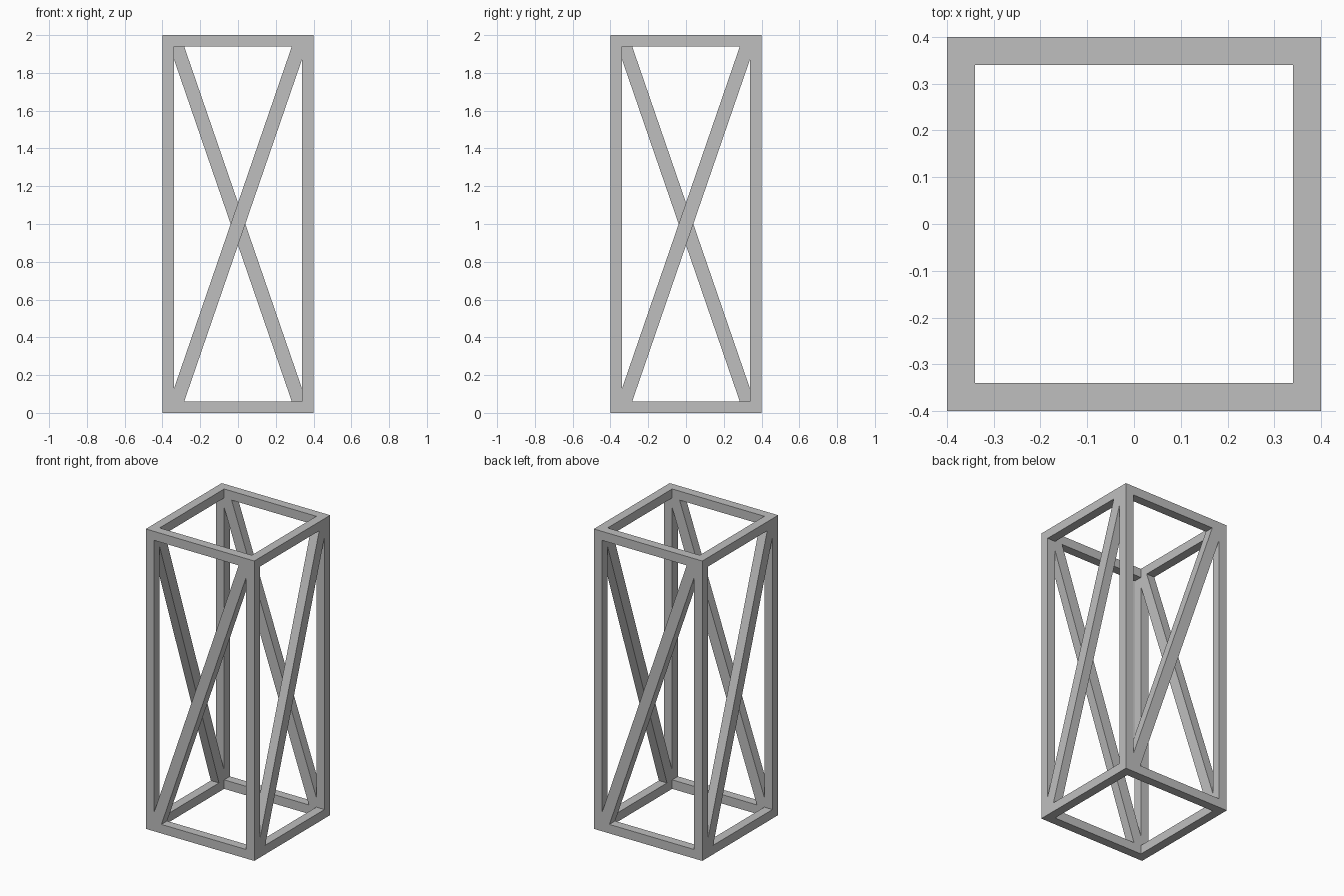
import bpy
import bmesh
from math import pi
from mathutils import Matrix

cube = bpy.data.objects.get("Cube")
if cube:
    bpy.data.objects.remove(cube, do_unlink=True)

HALF = 0.4           # half the tower width
BAR = 0.06           # square bar thickness
HEIGHT = 2.0
INNER = HALF - BAR   # half the clear opening
NOTCH_X, NOTCH_Z = 0.055, 0.065   # where brace edges meet the frame

grey = bpy.data.materials.new("plain_grey")
grey.use_nodes = True
colour = (0.52, 0.52, 0.52, 1)
grey.diffuse_color = colour
grey.node_tree.nodes["Principled BSDF"].inputs["Base Color"].default_value = colour


def panel_bar(name, outline, turn):
    """Extrude an x-z outline through the front panel's depth, then turn it to its side."""
    bm = bmesh.new()
    face = bm.faces.new([bm.verts.new((x, -HALF, z)) for x, z in outline])
    new = bmesh.ops.extrude_face_region(bm, geom=[face])["geom"]
    verts = [v for v in new if isinstance(v, bmesh.types.BMVert)]
    bmesh.ops.translate(bm, verts=verts, vec=(0, BAR, 0))
    bmesh.ops.recalc_face_normals(bm, faces=bm.faces)
    bm.transform(Matrix.Rotation(turn, 4, "Z"))
    mesh = bpy.data.meshes.new(name)
    bm.to_mesh(mesh)
    bm.free()
    mesh.materials.append(grey)
    bpy.context.collection.objects.link(bpy.data.objects.new(name, mesh))


def rectangle(x0, x1, z0, z1):
    return [(x0, z0), (x1, z0), (x1, z1), (x0, z1)]


# Diagonal brace, with pointed ends fitted into opposite corners of the opening
low, high = BAR, HEIGHT - BAR
brace = [(-INNER, low), (-INNER + NOTCH_X, low), (INNER, high - NOTCH_Z),
         (INNER, high), (INNER - NOTCH_X, high), (-INNER, low + NOTCH_Z)]

# Each side carries one corner post, two rails and one brace
for i, side in enumerate(("front", "left", "back", "right")):
    turn = i * pi / 2
    panel_bar(side + "_corner_post", rectangle(-HALF, -INNER, 0, HEIGHT), turn)
    panel_bar(side + "_bottom_rail", rectangle(-INNER, INNER, 0, low), turn)
    panel_bar(side + "_top_rail", rectangle(-INNER, INNER, high, HEIGHT), turn)
    panel_bar(side + "_brace", brace, turn)
